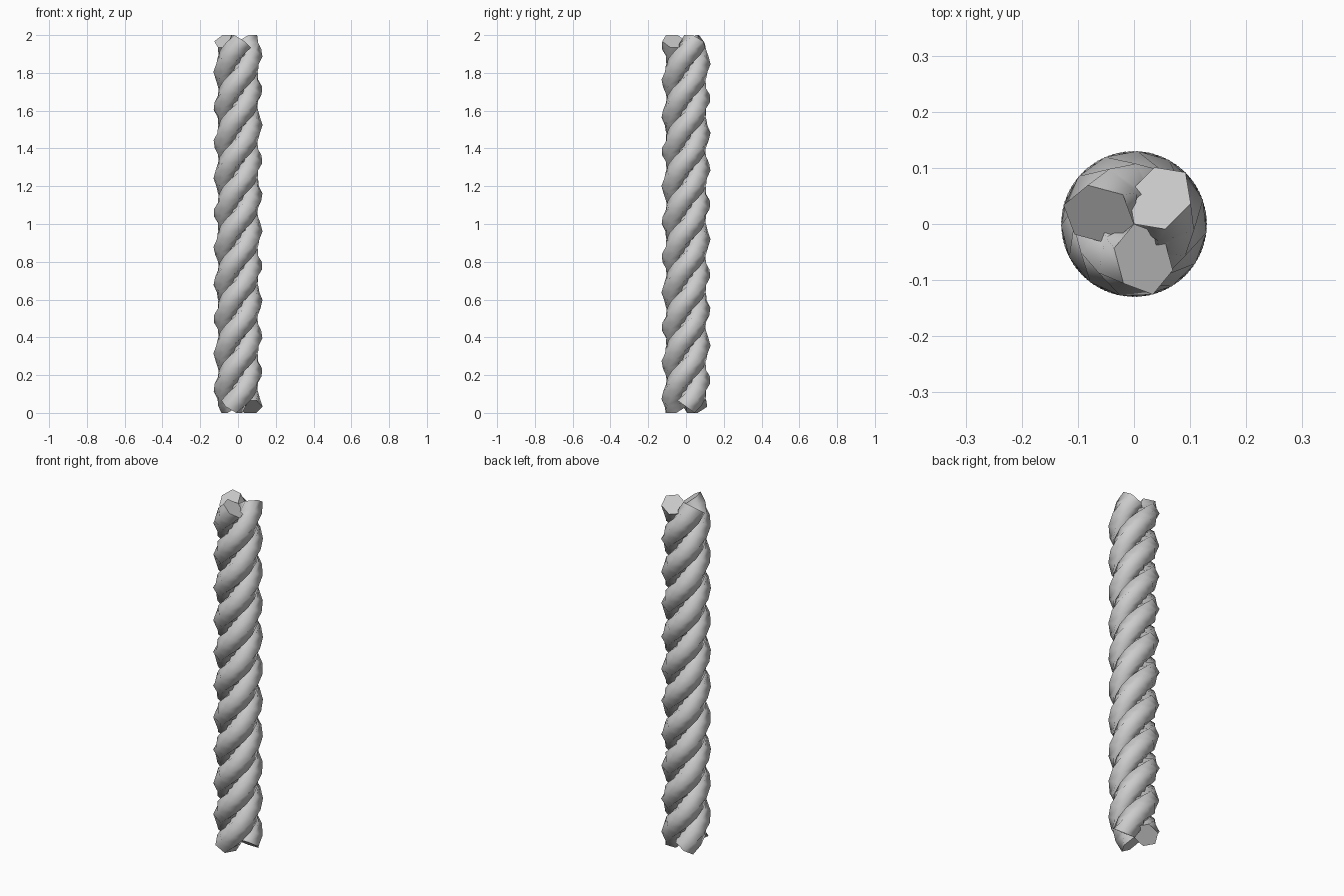
import bpy, bmesh, math
from mathutils import Vector

if "Cube" in bpy.data.objects:
    bpy.data.objects.remove(bpy.data.objects["Cube"])

R = 0.065            # helix radius
r = 0.065            # strand radius
SIDES = 6
STEPS = 48
TURN = math.radians(1245)
Z0, Z1 = 0.033, 1.967


def strand(name, start):
    bm = bmesh.new()
    rings = []
    rise = (Z1 - Z0) / TURN
    for i in range(STEPS + 1):
        t = i / STEPS
        a = start + TURN * t
        out = Vector((math.cos(a), math.sin(a), 0))
        tangent = Vector((-R * math.sin(a), R * math.cos(a), rise)).normalized()
        side = tangent.cross(out)
        centre = out * R + Vector((0, 0, Z0 + (Z1 - Z0) * t))
        # hexagonal section with one corner pointing outward
        ring = []
        for k in range(SIDES):
            b = 2 * math.pi * k / SIDES
            ring.append(bm.verts.new(centre + (out * math.cos(b) + side * math.sin(b)) * r))
        rings.append(ring)
    for lo, hi in zip(rings, rings[1:]):
        for k in range(SIDES):
            n = (k + 1) % SIDES
            bm.faces.new((lo[k], lo[n], hi[n], hi[k])).smooth = True
    # flat end caps with sharp rims
    for cap in (rings[0][::-1], rings[-1]):
        f = bm.faces.new(cap)
        f.smooth = False
        for e in f.edges:
            e.smooth = False
    bmesh.ops.recalc_face_normals(bm, faces=bm.faces)
    me = bpy.data.meshes.new(name)
    bm.to_mesh(me)
    bm.free()
    ob = bpy.data.objects.new(name, me)
    bpy.context.collection.objects.link(ob)
    return ob


# three strands twisted into a rope
for n in range(3):
    strand(f"rope_strand_{n + 1}", n * 2 * math.pi / 3)
